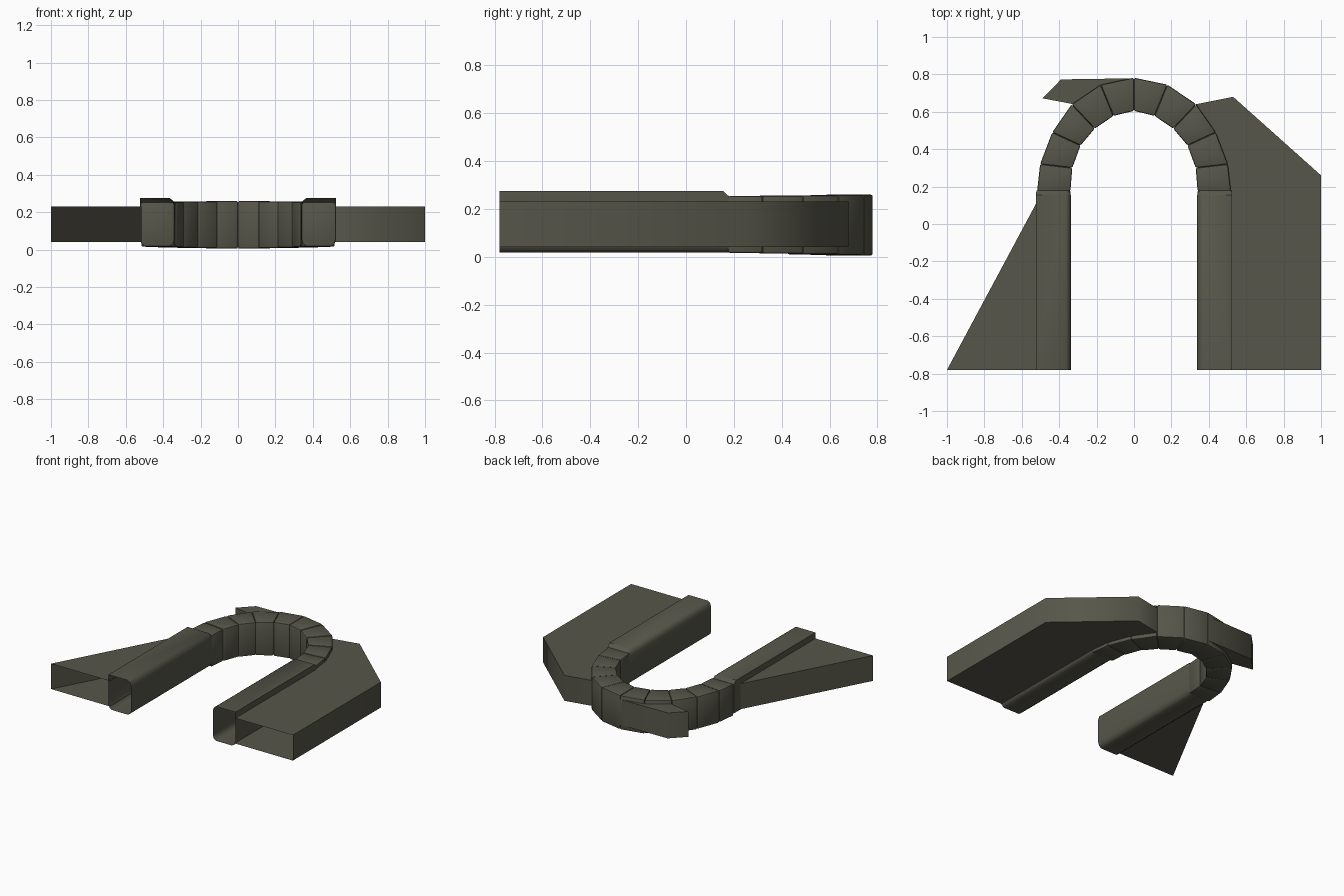
import bpy, bmesh, math

if "Cube" in bpy.data.objects:
    bpy.data.objects.remove(bpy.data.objects["Cube"])

stone = bpy.data.materials.new("dark olive stone")
stone.diffuse_color = (0.095, 0.093, 0.068, 1)
stone.use_nodes = True
stone.node_tree.nodes["Principled BSDF"].inputs["Base Color"].default_value = stone.diffuse_color


def make(name, bm, angle=60):
    bmesh.ops.recalc_face_normals(bm, faces=bm.faces)
    me = bpy.data.meshes.new(name)
    bm.to_mesh(me)
    bm.free()
    me.materials.append(stone)
    ob = bpy.data.objects.new(name, me)
    bpy.context.collection.objects.link(ob)
    bpy.context.view_layer.objects.active = ob
    ob.select_set(True)
    bpy.ops.object.shade_smooth_by_angle(angle=math.radians(angle))
    ob.select_set(False)
    return ob


def loft(bm, rings, cap_last=False):
    loops = [[bm.verts.new(p) for p in r] for r in rings]
    n = len(loops[0])
    for a, b in zip(loops, loops[1:]):
        for i in range(n):
            bm.faces.new((a[i], a[(i + 1) % n], b[(i + 1) % n], b[i]))
    if cap_last:
        bm.faces.new(loops[-1])


def leg(name, side):
    # hollow pillar, open at the foot, chamfered towards the arch
    sec = [(0.525, 0.275), (0.365, 0.275), (0.347, 0.262), (0.338, 0.235),
           (0.338, 0.055), (0.345, 0.032), (0.365, 0.018), (0.497, 0.018),
           (0.515, 0.03), (0.525, 0.055)]
    small = [(0.432 + (x - 0.432) * 0.96, min(z, 0.252)) for x, z in sec]
    bm = bmesh.new()
    loft(bm, [[(side * x, -0.78, z) for x, z in sec],
              [(side * x, 0.155, z) for x, z in sec],
              [(side * x, 0.18, z) for x, z in small]], True)
    make(name, bm, 40)


def slab(name, outline, walls, z0=0.04, z1=0.23):
    # top and bottom plates joined only along the first outline edges
    bm = bmesh.new()
    lo = [bm.verts.new((x, y, z0)) for x, y in outline]
    hi = [bm.verts.new((x, y, z1)) for x, y in outline]
    bm.faces.new(lo[::-1])
    bm.faces.new(hi)
    for i in range(walls):
        bm.faces.new((lo[i], lo[i + 1], hi[i + 1], hi[i]))
    make(name, bm, 60)


# pillars
leg("left_pillar", -1)
leg("right_pillar", 1)

# arch stones: joint lines from springing to crown
outer = [(0.518, 0.175), (0.502, 0.32), (0.437, 0.49), (0.333, 0.64),
         (0.178, 0.745), (0.0, 0.782)]
inner = [(0.34, 0.175), (0.33, 0.30), (0.286, 0.42), (0.21, 0.51),
         (0.11, 0.578), (0.0, 0.605)]
for side, label in ((-1, "left"), (1, "right")):
    for i in range(5):
        t = i / 4
        lo, hi = 0.016 - 0.011 * t, 0.254 + 0.006 * t
        quad = [outer[i], outer[i + 1], inner[i + 1], inner[i]]
        bm = bmesh.new()
        loft(bm, [[(side * x, y, lo) for x, y in quad],
                  [(side * x, y, hi) for x, y in quad]], True)
        bm.faces.new([v for v in bm.verts if v.co.z < 0.1])
        # round the long edges most, the joints only slightly
        bmesh.ops.bevel(bm, geom=bm.edges[:], offset=0.009, segments=2,
                        profile=0.5, affect='EDGES')
        make(f"{label}_arch_stone_{i + 1}", bm, 40)

# wall remains beside the arch
slab("right_wall", [(1, -0.78), (1, 0.26), (0.53, 0.68), (0.33, 0.64),
                    (0.41, 0.48), (0.48, 0.3), (0.515, 0.16), (0.515, -0.78)], 3)
slab("left_wall", [(-1, -0.78), (-0.515, 0.125), (-0.515, -0.78)], 1)
slab("crown_wall", [(0.0, 0.779), (-0.39, 0.773), (-0.49, 0.672), (-0.32, 0.64),
                    (-0.18, 0.73)], 3)
